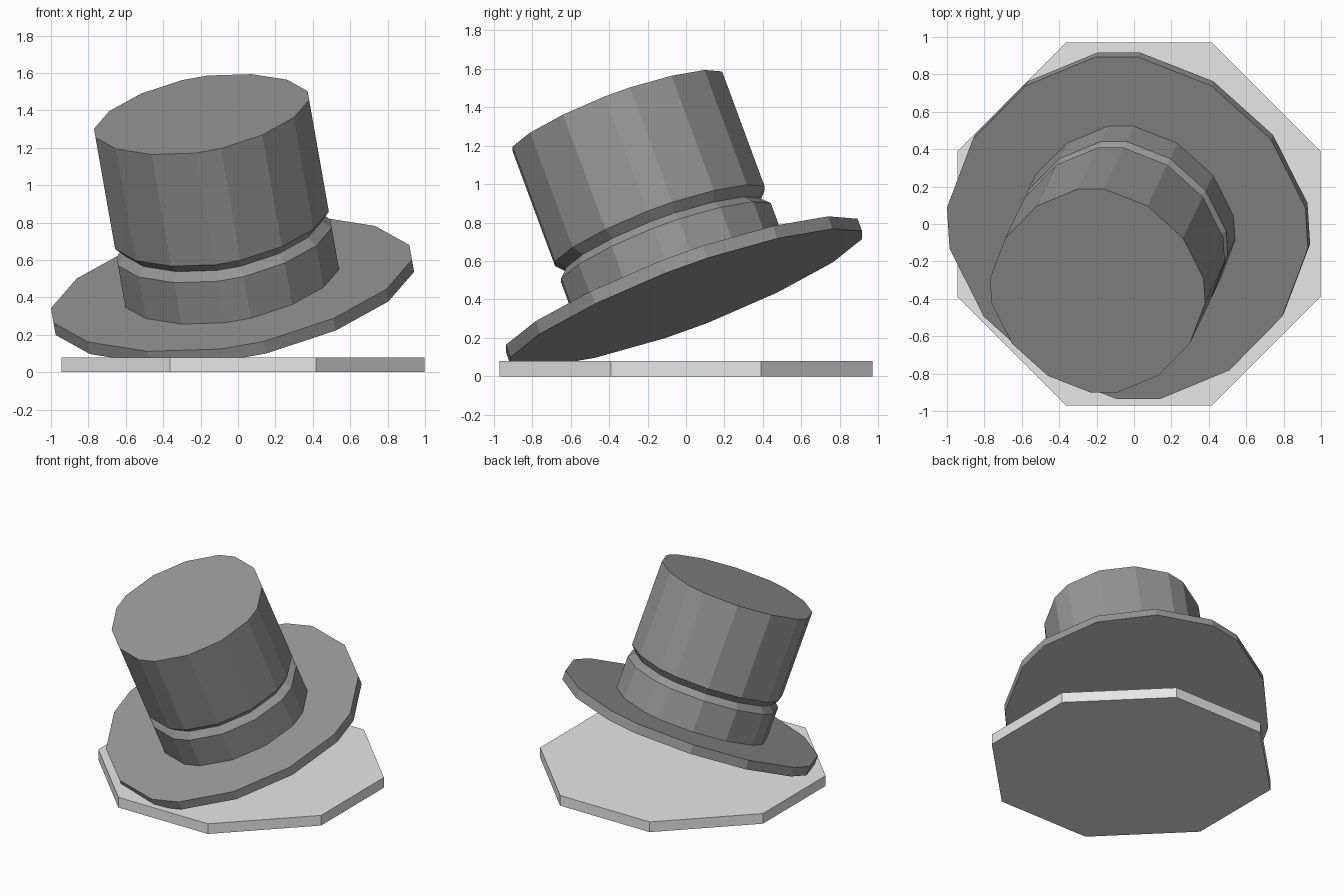
import bpy
import bmesh
from math import radians
from mathutils import Matrix

cube = bpy.data.objects.get("Cube")
if cube:
    bpy.data.objects.remove(cube, do_unlink=True)


def material(name, value):
    mat = bpy.data.materials.new(name)
    mat.use_nodes = True
    color = (value, value, value, 1)
    mat.diffuse_color = color
    mat.node_tree.nodes["Principled BSDF"].inputs["Base Color"].default_value = color
    return mat


def four_fold(quarter):
    """Repeat a quarter outline around the centre."""
    points = []
    for _ in range(4):
        points += quarter
        quarter = [(-y, x) for x, y in quarter]
    return points


def loft(name, outline, rings, matrix, mat):
    """Closed solid from an outline scaled at each (height, half width)."""
    bm = bmesh.new()
    loops = [[bm.verts.new((x * w, y * w, h)) for x, y in outline] for h, w in rings]
    n = len(outline)
    for low, high in zip(loops, loops[1:]):
        for i in range(n):
            j = (i + 1) % n
            bm.faces.new((low[i], low[j], high[j], high[i]))
    bm.faces.new(loops[0][::-1])
    bm.faces.new(loops[-1])
    bmesh.ops.recalc_face_normals(bm, faces=bm.faces)
    mesh = bpy.data.meshes.new(name)
    bm.to_mesh(mesh)
    bm.free()
    mesh.materials.append(mat)
    obj = bpy.data.objects.new(name, mesh)
    obj.matrix_world = matrix
    bpy.context.collection.objects.link(obj)
    return obj


light_grey = material("light grey", 0.8)
dark_grey = material("dark grey", 0.31)

octagon = four_fold([(1, -0.402), (1, 0.402)])
round_outline = four_fold([(1, -0.12), (1, 0.12), (0.832, 0.518), (0.518, 0.832)])

# Flat octagonal base
loft("base_plate", octagon, [(0, 0.97), (0.08, 0.97)],
     Matrix.Translation((0.027, 0, 0)), light_grey)

# Hat frame: origin at the centre of the brim's upper face, leaning forward
tilt = (Matrix.Translation((-0.035, -0.022, 0.472))
        @ Matrix.Rotation(radians(-10), 4, 'Y')
        @ Matrix.Rotation(radians(20), 4, 'X'))

# Wide brim
loft("hat_brim", round_outline, [(-0.07, 0.973), (0, 0.973)], tilt, dark_grey)

# Crown with a V groove above the band
loft("hat_crown", round_outline,
     [(-0.03, 0.58), (0.24, 0.58), (0.285, 0.535), (0.335, 0.58), (0.98, 0.58)],
     tilt, dark_grey)
